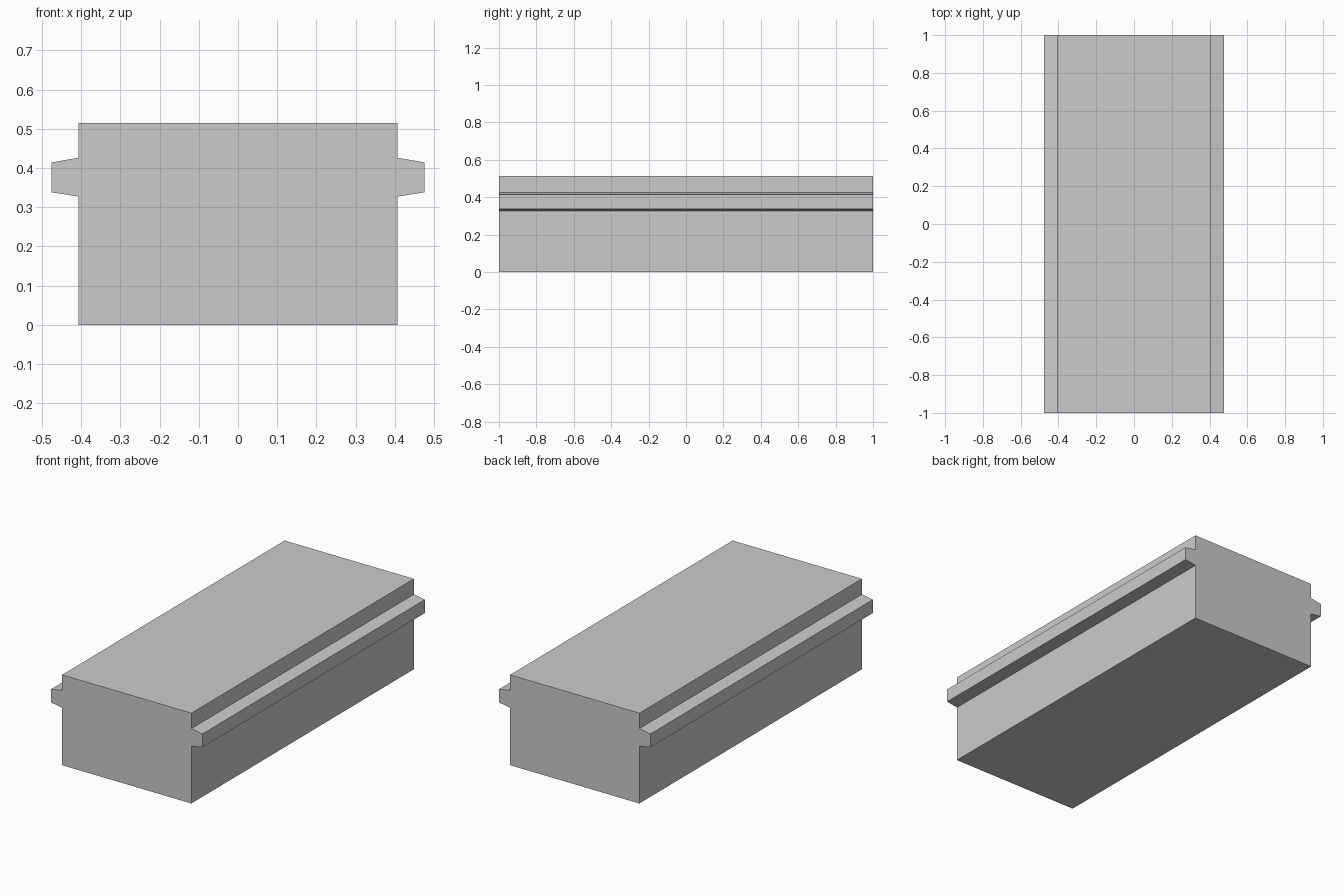
import bpy
import bmesh

cube = bpy.data.objects.get("Cube")
if cube:
    bpy.data.objects.remove(cube, do_unlink=True)

# Single plain grey finish
grey = bpy.data.materials.new("plain_grey")
grey.use_nodes = True
colour = (0.6, 0.6, 0.6, 1)
grey.diffuse_color = colour
grey.node_tree.nodes["Principled BSDF"].inputs["Base Color"].default_value = colour

# Half outline of the block with its tapered side rail, bottom to top
half = [(0.407, 0), (0.407, 0.327), (0.476, 0.338),
        (0.476, 0.414), (0.407, 0.426), (0.407, 0.514)]
outline = half + [(-x, z) for x, z in reversed(half)]

# Extrude the mirrored outline along the full length
bm = bmesh.new()
end = bm.faces.new([bm.verts.new((x, -1, z)) for x, z in outline])
result = bmesh.ops.extrude_face_region(bm, geom=[end], use_keep_orig=True)
moved = [v for v in result["geom"] if isinstance(v, bmesh.types.BMVert)]
bmesh.ops.translate(bm, verts=moved, vec=(0, 2, 0))
bmesh.ops.recalc_face_normals(bm, faces=bm.faces)

mesh = bpy.data.meshes.new("railed_block")
bm.to_mesh(mesh)
bm.free()
mesh.materials.append(grey)
block = bpy.data.objects.new("railed_block", mesh)
bpy.context.collection.objects.link(block)
